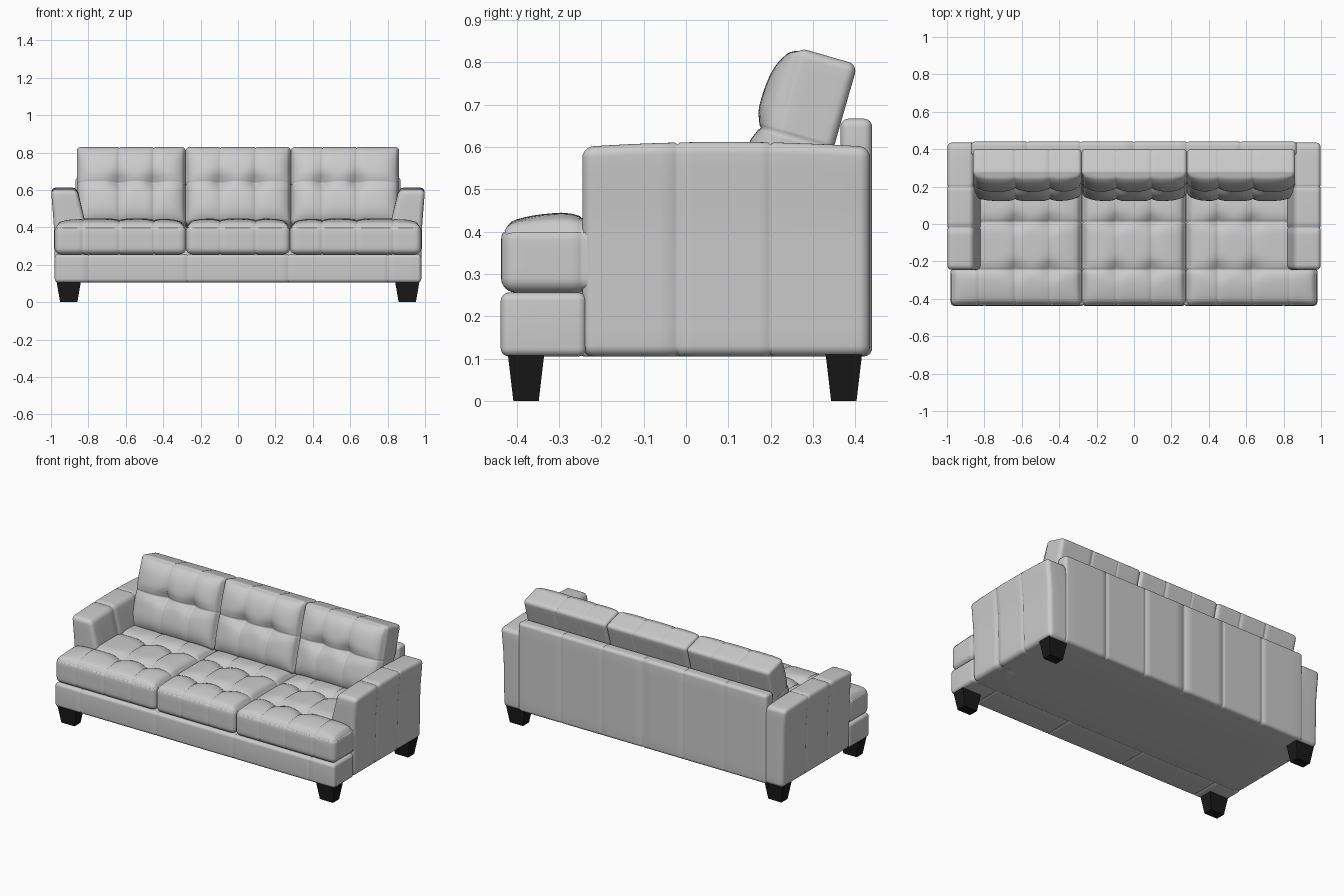
import bpy, bmesh, math
from mathutils import Vector, Matrix

if "Cube" in bpy.data.objects:
    bpy.data.objects.remove(bpy.data.objects["Cube"])


def finish(bm, name, smooth=True):
    me = bpy.data.meshes.new(name)
    bm.to_mesh(me)
    bm.free()
    ob = bpy.data.objects.new(name, me)
    bpy.context.collection.objects.link(ob)
    if smooth:
        me.shade_smooth()
    return ob


# grid positions along one axis: dense at rounded edges and at stitched seams
def stations(lo, hi, r, seams, step):
    n = max(1, round((hi - lo - 2 * r) / step))
    pts = [lo + r + (hi - lo - 2 * r) * i / n for i in range(n + 1)]
    pts = [p for p in pts if all(abs(p - s) > 0.009 for s in seams)]
    for f in (0, 0.42, 0.73):
        pts += [lo + f * r, hi - f * r]
    for s in seams:
        pts += [s - 0.006, s, s + 0.006]
    return sorted(set(pts))


# upholstered block: rounded box with stitched grooves, puffed face and optional warp
def padded(name, lo, hi, r, seams=((), (), ()), puff=None, warp=None, cut=None, step=0.022):
    ax = [stations(lo[i], hi[i], r, seams[i], step) for i in range(3)]
    bm = bmesh.new()
    verts = {}

    def vert(key):
        if key not in verts:
            verts[key] = bm.verts.new([ax[i][key[i]] for i in range(3)])
        return verts[key]

    for a in range(3):
        b, c = (a + 1) % 3, (a + 2) % 3
        for end in (0, len(ax[a]) - 1):
            for i in range(len(ax[b]) - 1):
                for j in range(len(ax[c]) - 1):
                    quad = []
                    for di, dj in ((0, 0), (1, 0), (1, 1), (0, 1)):
                        key = [0, 0, 0]
                        key[a], key[b], key[c] = end, i + di, j + dj
                        quad.append(vert(tuple(key)))
                    bm.faces.new(quad)
    for v in bm.verts:
        p = v.co.copy()
        q = Vector([min(max(p[i], lo[i] + r), hi[i] - r) for i in range(3)])
        n = (p - q).normalized()
        groove = any(abs(p[i] - s) < 0.002 for i in range(3) for s in seams[i])
        new = q + n * (r - (0.005 if groove else 0))
        if puff:
            new += puff(p, n)
        v.co = warp(new) if warp else new
    bmesh.ops.recalc_face_normals(bm, faces=bm.faces)
    if cut:
        bmesh.ops.delete(bm, geom=[v for v in bm.verts if cut(v.co)], context='VERTS')
    return finish(bm, name)


# tufted bulge on one face: crowned middle, soft creases, buttons at crossings
def tufting(axis, a, b, lo, hi, height, crease_a, crease_b, depth):
    axis = Vector(axis)

    def puff(p, n):
        w = max(0.0, n.dot(axis))
        u = abs(2 * (p[a] - lo[a]) / (hi[a] - lo[a]) - 1)
        v = abs(2 * (p[b] - lo[b]) / (hi[b] - lo[b]) - 1)
        env = (1 - u ** 8) * (1 - v ** 5)
        dip = 0
        for s in crease_a:
            dip += 0.2 * math.exp(-((p[a] - s) / 0.022) ** 2)
        for t in crease_b:
            dip += 0.3 * math.exp(-((p[b] - t) / 0.025) ** 2)
            for s in crease_a:
                dip += 0.6 * math.exp(-((p[a] - s) ** 2 + (p[b] - t) ** 2) / 0.045 ** 2)
        return axis * w * env * (height - depth * dip)
    return puff


# base: front rail and underside body
padded("front_rail", (-0.98, -0.438, 0.105), (0.98, -0.235, 0.256), 0.02,
       ((-0.8, -0.27, 0.27, 0.8), (), ()), step=0.06)
padded("base_body", (-0.95, -0.25, 0.105), (0.95, 0.42, 0.3), 0.01, step=0.2)

# back panel
padded("back_panel", (-0.87, 0.365, 0.105), (0.87, 0.44, 0.667), 0.02,
       ((-0.57, -0.285, 0, 0.285, 0.57), (), ()), step=0.06)


# arms: leaning inner face, flared outer face, slightly arched top
def arm_warp(side):
    def warp(p):
        k = min(max((p.z - 0.42) / 0.18, 0), 1)
        inner = 0.815 + 0.045 * k
        outer = 0.977 + 0.008 * min(p.z / 0.42, 1) + 0.015 * k
        x = inner + (p.x - 0.82) / 0.16 * (outer - inner)
        arch = 0.012 * (1 - ((p.y - 0.095) / 0.34) ** 2) * max(0, (p.z - 0.4) / 0.2)
        return Vector((side * x, p.y, p.z + arch))
    return warp


for side, label in ((-1, "left"), (1, "right")):
    padded(label + "_arm", (0.82, -0.245, 0.105), (0.98, 0.435, 0.6), 0.026,
           ((), (-0.02, 0.2), ()), warp=arm_warp(side), step=0.04)

# seat cushions: the outer two wrap in front of the arms
seats = (("left", -0.98, -0.278, (-0.635, -0.45), (-0.83,)),
         ("middle", -0.278, 0.278, (-0.095, 0.095), ()),
         ("right", 0.278, 0.98, (0.45, 0.635), (0.83,)))
for label, x0, x1, sx, extra in seats:
    lo, hi = (x0, -0.437, 0.256), (x1, 0.24, 0.415)
    rows = (-0.245, 0.01)
    padded(label + "_seat_cushion", lo, hi, 0.034, (sx + extra, rows, (0.405,)),
           puff=tufting((0, 0, 1), 0, 1, lo, hi, 0.032, sx, rows, 0.034),
           cut=lambda c: abs(c.x) > 0.9 and c.y > -0.21)

# back cushions: leaning blocks with a tufted front
tilt = Matrix.Rotation(math.radians(-16), 3, 'X')
for label, x0, x1, sx in (("left", -0.862, -0.28, (-0.635, -0.45)),
                          ("middle", -0.28, 0.283, (-0.095, 0.095)),
                          ("right", 0.283, 0.862, (0.45, 0.635))):
    lo, hi = (x0, 0, 0), (x1, 0.147, 0.432)
    padded(label + "_back_cushion", lo, hi, 0.022, (sx, (), (0.225,)),
           puff=tufting((0, -1, 0), 0, 2, lo, hi, 0.05, sx, (0.225,), 0.045),
           warp=lambda p: tilt @ p + Vector((0, 0.145, 0.42)))

# legs: tapered black blocks
black = bpy.data.materials.new("black_wood")
black.diffuse_color = (0.01, 0.01, 0.01, 1)
black.use_nodes = True
black.node_tree.nodes["Principled BSDF"].inputs["Base Color"].default_value = black.diffuse_color
for sx, xl in ((-1, "left"), (1, "right")):
    for cy, yl in ((-0.378, "front"), (0.373, "back")):
        bm = bmesh.new()
        bmesh.ops.create_cube(bm, size=2)
        for v in bm.verts:
            hx, hy = (0.065, 0.043) if v.co.z > 0 else (0.046, 0.03)
            v.co = (sx * 0.905 + v.co.x * hx, cy + v.co.y * hy, 0.11 if v.co.z > 0 else 0)
        leg = finish(bm, f"{yl}_{xl}_leg", False)
        leg.data.materials.append(black)
